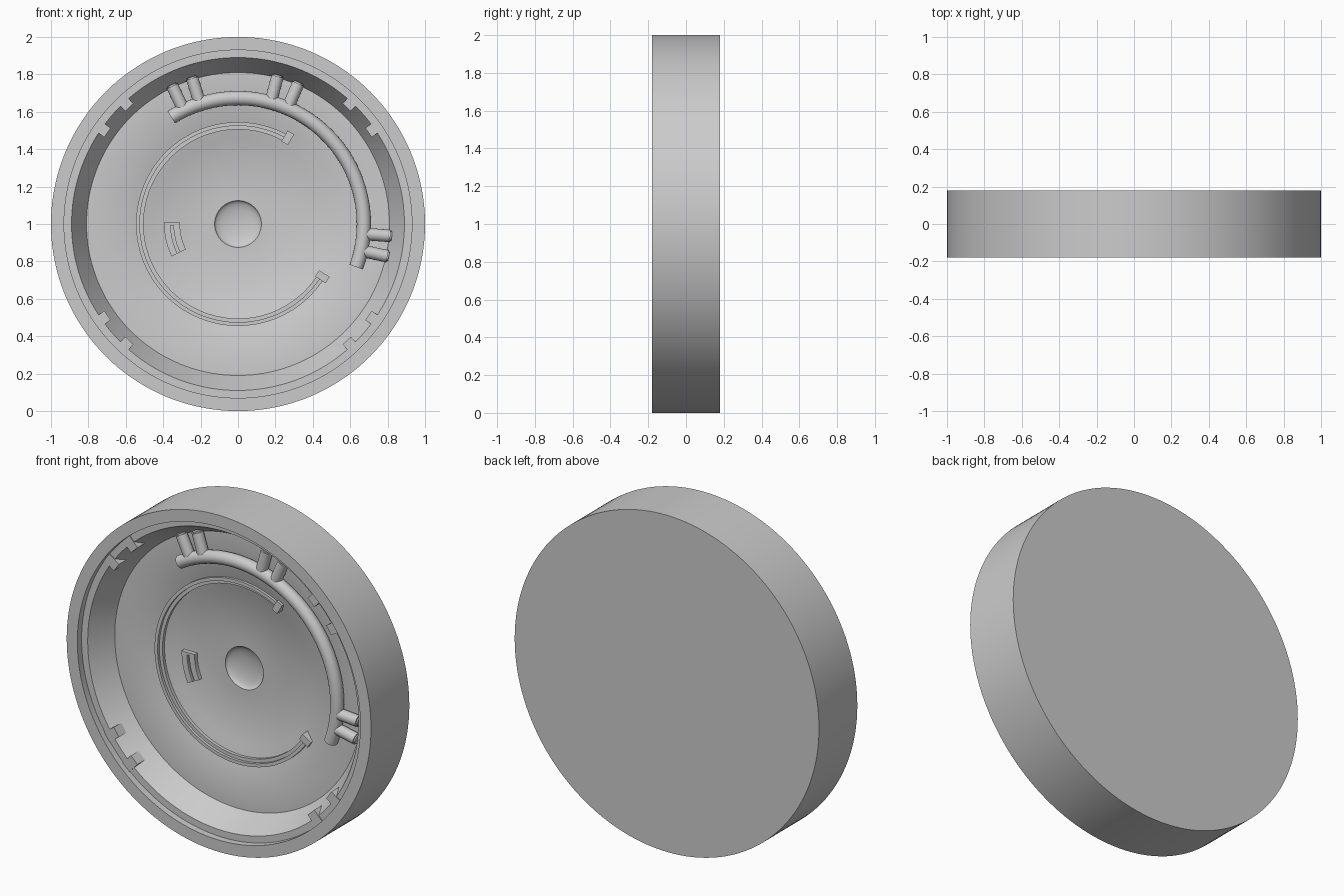
import bpy, bmesh
from math import sin, cos, pi, radians
from mathutils import Matrix, Vector

cube = bpy.data.objects.get("Cube")
if cube:
    bpy.data.objects.remove(cube)

grey = bpy.data.materials.new("plain_grey")
grey.use_nodes = True
grey.diffuse_color = (0.6, 0.6, 0.6, 1)
grey.node_tree.nodes["Principled BSDF"].inputs["Base Color"].default_value = (0.6, 0.6, 0.6, 1)

CENTRE = Vector((0, 0, 1))


def finish(name, bm):
    bmesh.ops.remove_doubles(bm, verts=bm.verts, dist=1e-5)
    bmesh.ops.recalc_face_normals(bm, faces=bm.faces)
    bmesh.ops.translate(bm, verts=bm.verts, vec=CENTRE)
    mesh = bpy.data.meshes.new(name)
    bm.to_mesh(mesh)
    bm.free()
    mesh.materials.append(grey)
    ob = bpy.data.objects.new(name, mesh)
    bpy.context.collection.objects.link(ob)
    bpy.ops.object.select_all(action='DESELECT')
    bpy.context.view_layer.objects.active = ob
    ob.select_set(True)
    bpy.ops.object.shade_smooth_by_angle(angle=radians(30))
    return ob


def sweep(name, section, start=0, end=360):
    """Sweep a closed (radius, y) section around the y axis; degrees from +x towards +z."""
    bm = bmesh.new()
    full = end - start == 360
    steps = max(4, round((end - start) / 2.5))
    rings = []
    for i in range(steps + 1):
        a = radians(start + (end - start) * i / steps)
        rings.append([bm.verts.new((r * cos(a), y, r * sin(a))) for r, y in section])
    n = len(section)
    for a, b in zip(rings, rings[1:]):
        for j in range(n - 1 if full else n):
            k = (j + 1) % n
            bm.faces.new((a[j], a[k], b[k], b[j]))
    if not full:
        bm.faces.new(rings[0])
        bm.faces.new(rings[-1])
    return finish(name, bm)


def circle(r, y, radius, n=20):
    return [(r + radius * cos(2 * pi * i / n), y + radius * sin(2 * pi * i / n)) for i in range(n)]


def box(r0, r1, y0, y1):
    return [(r0, y0), (r1, y0), (r1, y1), (r0, y1)]


def block(name, angle, r, size, y):
    """Rectangular block with its first axis pointing outwards."""
    bm = bmesh.new()
    turn = Matrix.Rotation(-radians(angle), 4, 'Y')
    m = turn @ Matrix.Translation((r, y, 0)) @ Matrix.Diagonal((*size, 1))
    bmesh.ops.create_cube(bm, size=1, matrix=m)
    return finish(name, bm)


def stub(name, angle, r0, r1, radius, y):
    """Short round peg pointing outwards, with a slightly bevelled end."""
    bm = bmesh.new()
    m = (Matrix.Rotation(-radians(angle), 4, 'Y') @ Matrix.Translation(((r0 + r1) / 2, y, 0))
         @ Matrix.Rotation(pi / 2, 4, 'Y'))
    bmesh.ops.create_cone(bm, cap_ends=True, segments=24, radius1=radius, radius2=radius,
                          depth=r1 - r0, matrix=m)
    rims = [e for e in bm.edges if any(len(f.verts) > 4 for f in e.link_faces)]
    bmesh.ops.bevel(bm, geom=rims, offset=0.008, segments=2, affect='EDGES')
    return finish(name, bm)


# Dish body: back plate, rim, ledge, tapered wall, floor, centre recess and dimple
dimple = [(0.125 * sin(i * pi / 16), 0.06 + 0.035 * cos(i * pi / 16)) for i in range(8, -1, -1)]
sweep("dish_body", [(0, 0.18), (1, 0.18), (1, -0.18), (0.93, -0.18), (0.93, -0.14),
                    (0.89, -0.14), (0.81, 0), (0.565, 0), (0.45, 0.06)] + dimple)

# Snap tabs around the ledge, mirrored into all four quarters
for base in (0, 180):
    for sign in (1, -1):
        for a in (35, 47):
            block("snap_tab", base + sign * a, 0.892, (0.08, 0.07, 0.06), -0.11)

# Round arc rail and its pegs reaching the wall
sweep("arc_rail", circle(0.673, -0.03, 0.038), -20, 122)
for a in (115.5, 107.5, 75, 66.8, -4.5, -12.2):
    stub("rail_peg", a, 0.68, 0.825, 0.033, -0.03)

# Stepped wire around the recess with end clips
sweep("outer_wire", box(0.525, 0.545, -0.005, 0.04), 60, 328)
sweep("inner_wire", box(0.505, 0.525, 0.012, 0.05), 60, 328)
for a in (60, 328):
    block("wire_clip", a, 0.532, (0.066, 0.06, 0.04), 0.015)

# Small curved contact in the recess
for r in (0.31, 0.36):
    sweep("contact_strip", box(r, r + 0.035, 0.035, 0.065), 180, 206)
sweep("contact_base", box(0.34, 0.365, 0.05, 0.065), 180, 206)
block("contact_cap", 180, 0.352, (0.086, 0.03, 0.015), 0.05)
